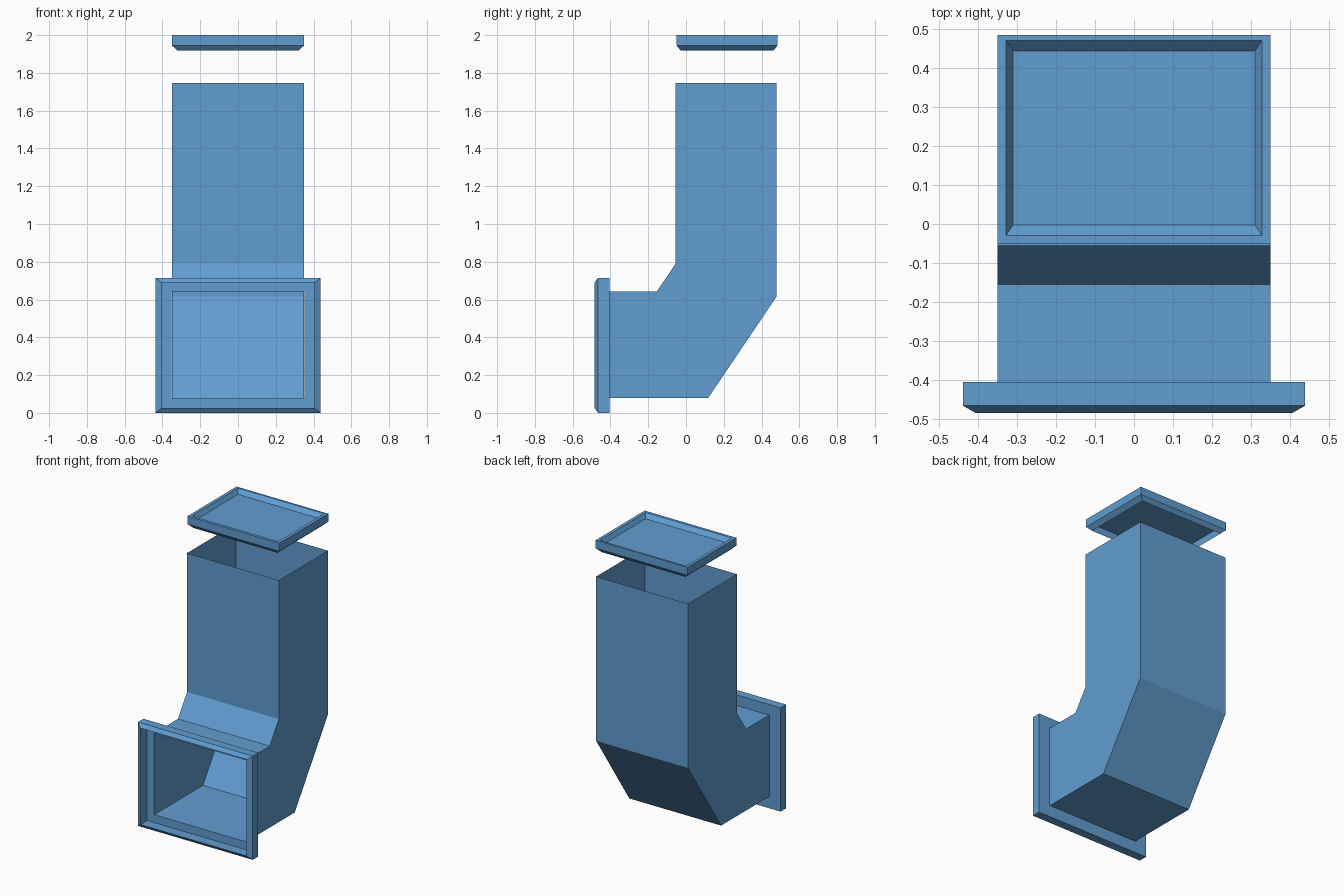
import bpy, bmesh

if "Cube" in bpy.data.objects:
    bpy.data.objects.remove(bpy.data.objects["Cube"])

blue = bpy.data.materials.new("blue_paint")
blue.diffuse_color = (0.12, 0.34, 0.64, 1.0)
blue.use_nodes = True
blue.node_tree.nodes["Principled BSDF"].inputs["Base Color"].default_value = blue.diffuse_color


def make_object(name, bm):
    bmesh.ops.recalc_face_normals(bm, faces=bm.faces)
    mesh = bpy.data.meshes.new(name)
    bm.to_mesh(mesh)
    bm.free()
    mesh.materials.append(blue)
    ob = bpy.data.objects.new(name, mesh)
    bpy.context.collection.objects.link(ob)


def loft(name, rings, closed=False, caps=()):
    """Join successive four-cornered rings with flat walls."""
    bm = bmesh.new()
    loops = [[bm.verts.new(p) for p in ring] for ring in rings]
    pairs = list(zip(loops, loops[1:]))
    if closed:
        pairs.append((loops[-1], loops[0]))
    for a, b in pairs:
        for i in range(4):
            j = (i + 1) % 4
            bm.faces.new((a[i], a[j], b[j], b[i]))
    for i in caps:
        bm.faces.new(loops[i])
    make_object(name, bm)


def flat_ring(hx, y0, y1, z):
    return [(-hx, y0, z), (hx, y0, z), (hx, y1, z), (-hx, y1, z)]


def upright_ring(hx, z0, z1, y):
    return [(-hx, y, z0), (hx, y, z0), (hx, y, z1), (-hx, y, z1)]


# Bent duct: thin sheet, open at the front and the top
W = 0.35
lower = [(-0.408, 0.08), (0.118, 0.08), (0.479, 0.615), (0.479, 1.747)]
upper = [(-0.408, 0.642), (-0.155, 0.642), (-0.055, 0.79), (-0.055, 1.747)]
loft("bent_duct", [[(-W, *a), (W, *a), (W, *b), (-W, *b)]
                   for a, b in zip(lower, upper)])

# Front flange: chamfered raised lip around a recessed plate with an opening
loft("front_flange", [
    upright_ring(0.352, 0.08, 0.642, -0.405),
    upright_ring(0.438, 0.0, 0.715, -0.405),
    upright_ring(0.438, 0.0, 0.715, -0.465),
    upright_ring(0.405, 0.025, 0.69, -0.484),
    upright_ring(0.405, 0.025, 0.69, -0.412),
    upright_ring(0.352, 0.08, 0.642, -0.412),
], closed=True)

# Floating cap: shallow tray above, chamfered lip and hollow below
loft("top_cap", [
    flat_ring(0.31, -0.003, 0.443, 1.972),
    flat_ring(0.328, -0.03, 0.47, 2.0),
    flat_ring(0.35, -0.05, 0.484, 2.0),
    flat_ring(0.35, -0.05, 0.484, 1.945),
    flat_ring(0.32, -0.028, 0.463, 1.918),
    flat_ring(0.32, -0.028, 0.463, 1.967),
], caps=(0, -1))
